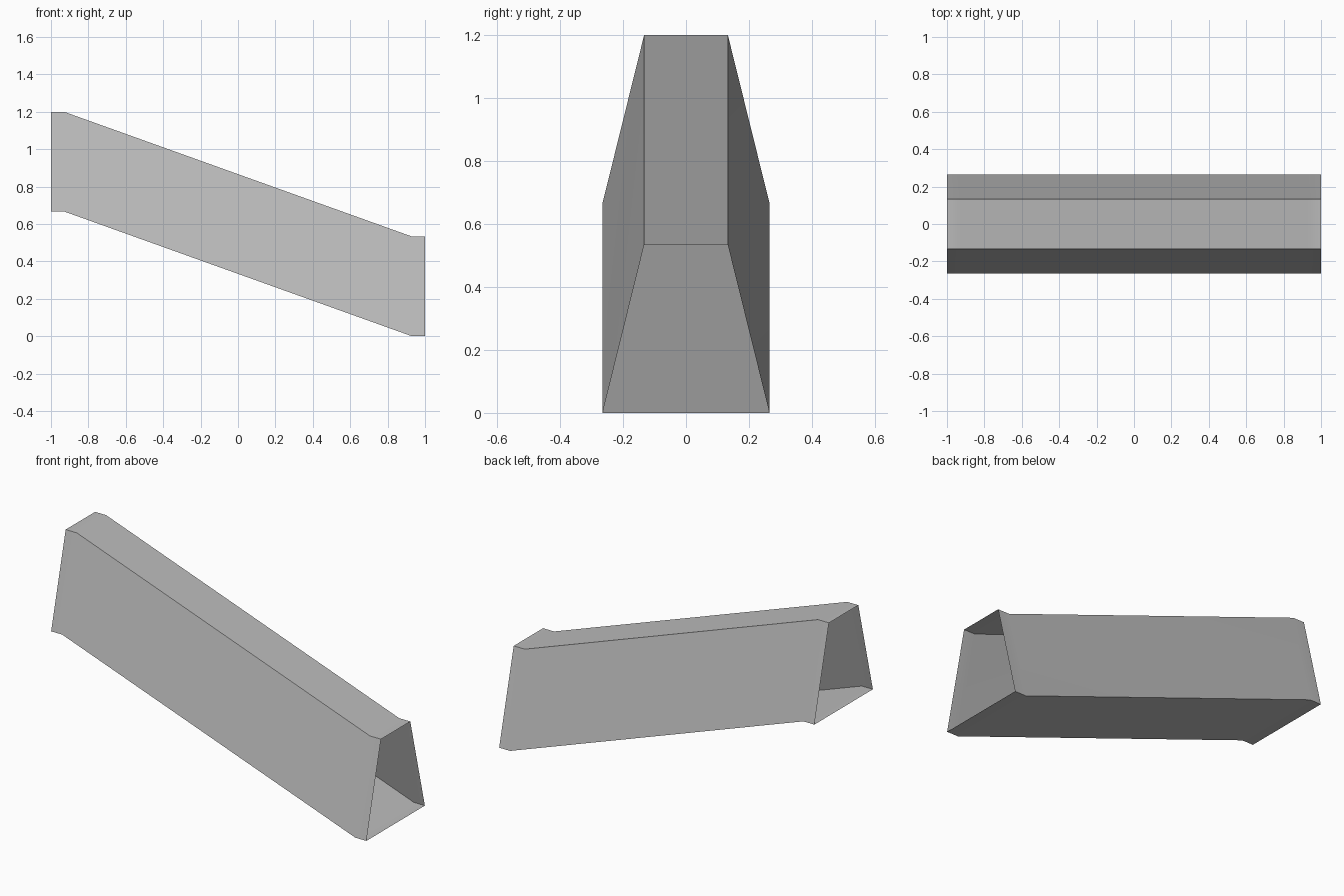
import bpy
import bmesh
import math

# Remove the default cube
cube = bpy.data.objects.get("Cube")
if cube:
    bpy.data.objects.remove(cube, do_unlink=True)

# Plain grey material
grey = bpy.data.materials.new("plain_grey")
grey.use_nodes = True
colour = (0.5, 0.5, 0.5, 1)
grey.diffuse_color = colour
grey.node_tree.nodes["Principled BSDF"].inputs["Base Color"].default_value = colour

# Tapered cross-section (y, z) swept along a sloping path (x, z)
section = [(-0.265, 0), (0.265, 0), (0.133, 0.533), (-0.133, 0.533)]
path = [(-1, 0.667), (-0.93, 0.667), (0.93, 0), (1, 0)]

# Open-ended sloping duct
bm = bmesh.new()
rings = [[bm.verts.new((x, y, base + z)) for y, z in section] for x, base in path]
for near, far in zip(rings, rings[1:]):
    for i in range(len(section)):
        j = (i + 1) % len(section)
        bm.faces.new((near[i], near[j], far[j], far[i]))
bmesh.ops.recalc_face_normals(bm, faces=bm.faces)

mesh = bpy.data.meshes.new("sloping_duct")
bm.to_mesh(mesh)
bm.free()
mesh.materials.append(grey)
duct = bpy.data.objects.new("sloping_duct", mesh)
bpy.context.collection.objects.link(duct)

# Smooth the gentle bends, keep the long edges sharp
bpy.ops.object.select_all(action="DESELECT")
duct.select_set(True)
bpy.context.view_layer.objects.active = duct
bpy.ops.object.shade_smooth_by_angle(angle=math.radians(30))
